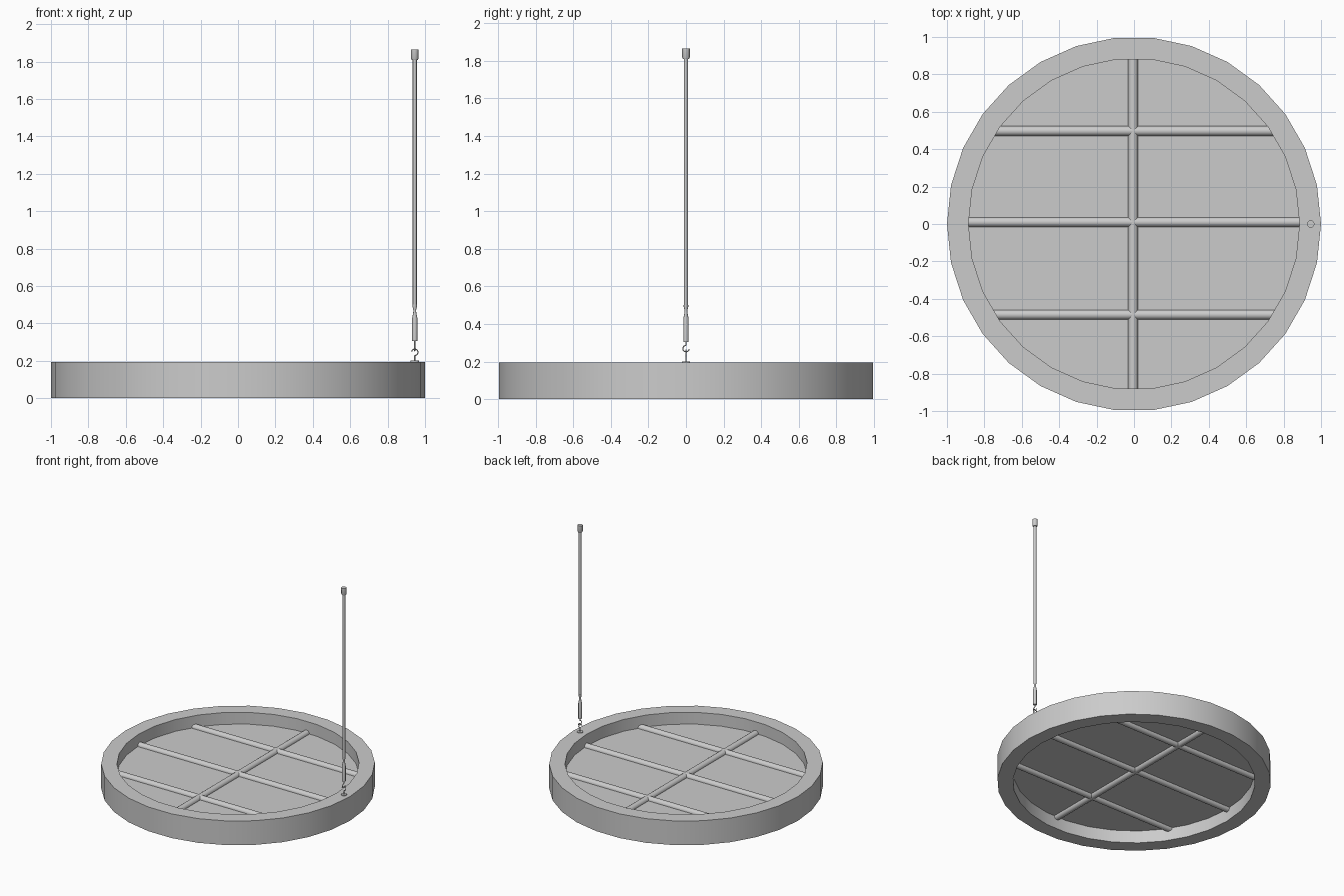
import bpy, bmesh
from math import sin, cos, pi, radians, sqrt
from mathutils import Vector

if "Cube" in bpy.data.objects:
    bpy.data.objects.remove(bpy.data.objects["Cube"])

N = 30          # sides of the round frame
R_IN = 0.885    # inner radius of the frame
H = 0.195       # frame height
PX = 0.945      # x position of the hanging rod


def finish(name, bm, angle=35):
    bmesh.ops.recalc_face_normals(bm, faces=bm.faces)
    me = bpy.data.meshes.new(name)
    bm.to_mesh(me)
    bm.free()
    ob = bpy.data.objects.new(name, me)
    bpy.context.collection.objects.link(ob)
    bpy.context.view_layer.objects.active = ob
    ob.select_set(True)
    bpy.ops.object.shade_smooth_by_angle(angle=radians(angle))
    ob.select_set(False)
    return ob


def lathe(name, profile, sides, x=0, closed=False):
    """Revolve (radius, z) points about a vertical axis."""
    bm = bmesh.new()
    rings = [[bm.verts.new((x + r * cos(2 * pi * i / sides), r * sin(2 * pi * i / sides), z))
              for i in range(sides)] for r, z in profile]
    pairs = list(zip(rings, rings[1:]))
    if closed:
        pairs.append((rings[-1], rings[0]))
    else:
        bm.faces.new(rings[0])
        bm.faces.new(rings[-1])
    for a, b in pairs:
        for i in range(sides):
            j = (i + 1) % sides
            bm.faces.new((a[i], a[j], b[j], b[i]))
    return finish(name, bm)


def tube(name, pts, radius, sides=12):
    """Sweep a round section along a planar path."""
    pts = [Vector(p) for p in pts]
    tangents = [(pts[min(i + 1, len(pts) - 1)] - pts[max(i - 1, 0)]).normalized()
                for i in range(len(pts))]
    side = Vector((0, 0, 1)).cross(tangents[0])
    for t in tangents:
        if side.length < 1e-4:
            side = tangents[0].cross(t)
    side.normalize()
    bm = bmesh.new()
    rings = []
    for p, t in zip(pts, tangents):
        up = side.cross(t).normalized()
        rings.append([bm.verts.new(p + radius * (side * cos(2 * pi * k / sides) + up * sin(2 * pi * k / sides)))
                      for k in range(sides)])
    for a, b in zip(rings, rings[1:]):
        for k in range(sides):
            j = (k + 1) % sides
            bm.faces.new((a[k], a[j], b[j], b[k]))
    bm.faces.new(rings[0])
    bm.faces.new(rings[-1])
    return finish(name, bm, 50)


# Round frame
lathe("frame", [(1, 0), (1, H), (R_IN, H), (R_IN, 0)], N, closed=True)

# Thin pane halfway up the frame
bm = bmesh.new()
bmesh.ops.create_circle(bm, cap_ends=True, segments=N, radius=R_IN)
for v in bm.verts:
    a = 2 * pi * v.index / N
    v.co = (R_IN * cos(a), R_IN * sin(a), 0.1)
finish("pane", bm)

# Glazing bars
for name, y in (("bar_back", 0.497), ("bar_middle", 0.01), ("bar_front", -0.485)):
    x = sqrt(R_IN ** 2 - y ** 2) + 0.01
    tube(name, [(-x, y, 0.1), (x, y, 0.1)], 0.026, 16)
tube("bar_cross", [(-0.005, -R_IN, 0.1), (-0.005, R_IN, 0.1)], 0.026, 16)

# Hanging rod, lower grip sleeve and top cap
lathe("rod", [(0.007, 0.47), (0.011, 0.5), (0.011, 1.82)], 12, PX)
lathe("rod_sleeve", [(0.0135, 0.305), (0.0135, 0.43), (0.008, 0.46), (0.008, 0.475), (0.012, 0.49), (0.012, 0.5)], 12, PX)
lathe("rod_cap", [(0.016, 1.808), (0.02, 1.816), (0.02, 1.865)], 12, PX)

# Base plate of the lower hook
lathe("hook_plate", [(0.022, H), (0.022, H + 0.006)], 12, PX)

# Two linked hooks: lower one in the xz plane, upper one upside down in the yz plane
R = 0.017
arc = [radians(-90 + 260 * i / 16) for i in range(17)]
lower = [(PX, 0, H)] + [(PX + R * cos(a), 0, 0.246 + R * sin(a)) for a in arc]
upper = [(PX, 0, 0.31)] + [(PX, -R * cos(a), 0.269 - R * sin(a)) for a in arc]
tube("lower_hook", lower, 0.003, 8)
tube("upper_hook", upper, 0.003, 8)
